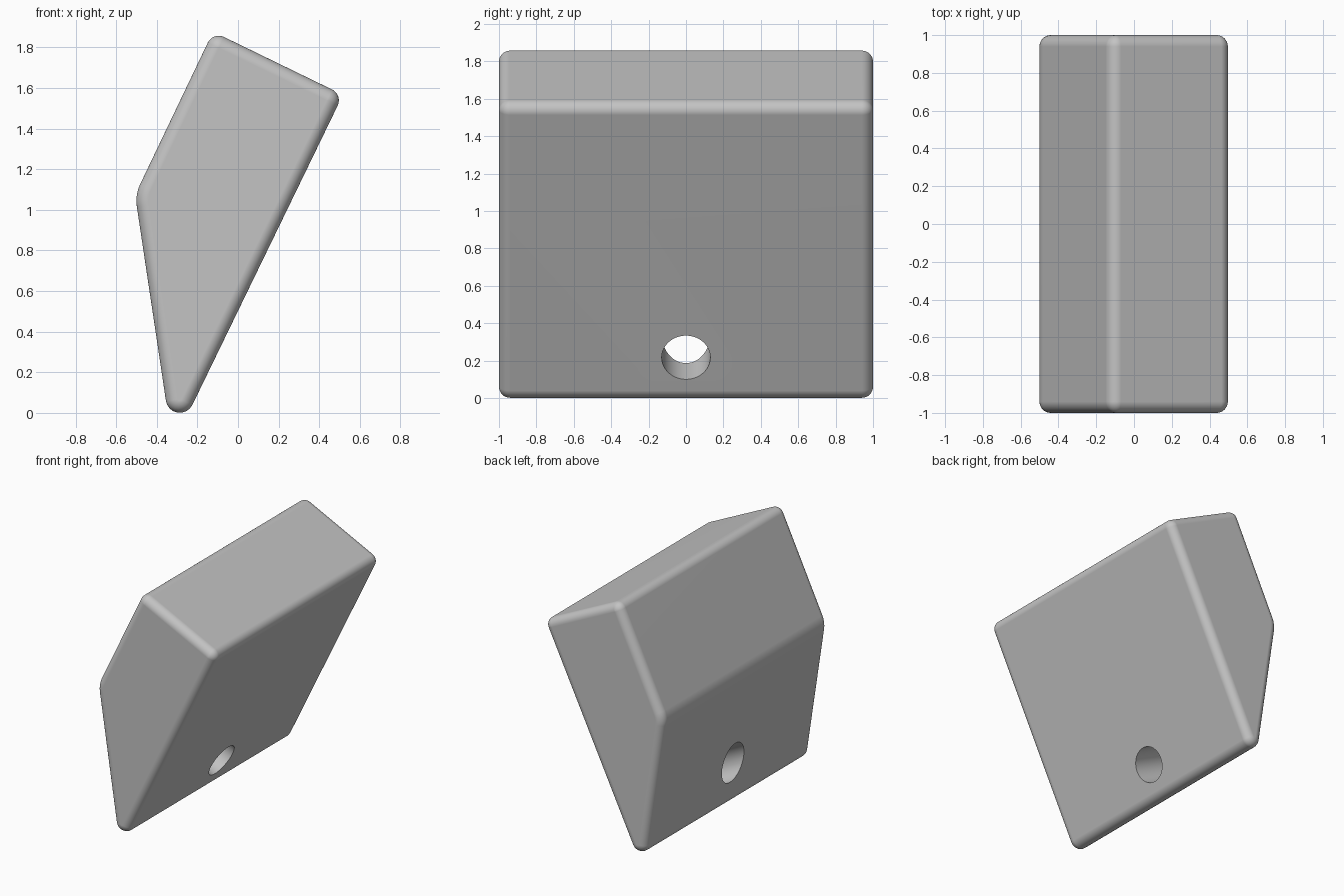
import bpy, bmesh, math
from mathutils import Vector

cube = bpy.data.objects.get("Cube")
if cube:
    bpy.data.objects.remove(cube, do_unlink=True)

# Sharp side profile (x, z), counterclockwise, with a rounding radius per corner
CORNERS = [((-0.322, -0.161), 0.069), ((0.517, 1.567), 0.06),
           ((-0.123, 1.878), 0.06), ((-0.507, 1.074), 0.19)]
EDGE = 0.06      # rounding of the end edges
HALF = 1.0       # half length along y
STEPS = 8


def edge_normal(a, b):
    d = (b - a).normalized()
    return Vector((d.y, -d.x))


def profile(shrink):
    """Rounded profile pulled inward by the given distance."""
    pts = [Vector(c) for c, _ in CORNERS]
    out = []
    for i, (_, radius) in enumerate(CORNERS):
        p = pts[i]
        n1 = edge_normal(pts[i - 1], p)
        n2 = edge_normal(p, pts[(i + 1) % len(pts)])
        centre = p - (n1 + n2) * radius / (1 + n1.dot(n2))
        start = math.atan2(n1.y, n1.x)
        turn = n1.angle(n2)
        for s in range(STEPS + 1):
            a = start + turn * s / STEPS
            out.append(centre + Vector((math.cos(a), math.sin(a))) * (radius - shrink))
    return out


# Body: rounded rings lofted from front end to back end
bm = bmesh.new()
rings = []
for side in (-1, 1):
    for s in range(STEPS + 1):
        t = s / STEPS if side > 0 else 1 - s / STEPS
        phi = t * math.pi / 2
        y = side * (HALF - EDGE + EDGE * math.sin(phi))
        rings.append([bm.verts.new((p.x, y, p.y))
                      for p in profile(EDGE * (1 - math.cos(phi)))])
for r1, r2 in zip(rings, rings[1:]):
    for i in range(len(r1)):
        bm.faces.new((r1[i - 1], r1[i], r2[i], r2[i - 1]))
bm.faces.new(rings[0])
bm.faces.new(rings[-1])
bmesh.ops.remove_doubles(bm, verts=bm.verts, dist=0.0002)
bmesh.ops.recalc_face_normals(bm, faces=bm.faces)
mesh = bpy.data.meshes.new("wedge_body")
bm.to_mesh(mesh)
bm.free()
body = bpy.data.objects.new("wedge_body", mesh)
bpy.context.collection.objects.link(body)

# Material
grey = bpy.data.materials.new("plain_grey")
grey.use_nodes = True
colour = (0.55, 0.55, 0.55, 1)
grey.diffuse_color = colour
for node in grey.node_tree.nodes:
    if node.type == 'BSDF_PRINCIPLED':
        node.inputs["Base Color"].default_value = colour
mesh.materials.append(grey)

# Round hole, square to the long sloping face
n = edge_normal(Vector(CORNERS[0][0]), Vector(CORNERS[1][0]))
bpy.ops.mesh.primitive_cylinder_add(vertices=48, radius=0.13, depth=1.6,
                                    location=(-0.139, 0, 0.217))
cutter = bpy.context.object
cutter.name = "hole_cutter"
cutter.rotation_mode = 'QUATERNION'
cutter.rotation_quaternion = Vector((n.x, 0, n.y)).to_track_quat('Z', 'Y')
cutter.hide_render = True
cutter.data.materials.append(grey)
bpy.context.view_layer.update()

bpy.ops.object.select_all(action='DESELECT')
body.select_set(True)
bpy.context.view_layer.objects.active = body
hole = body.modifiers.new("hole", 'BOOLEAN')
hole.operation = 'DIFFERENCE'
hole.solver = 'EXACT'
hole.object = cutter
bpy.ops.object.modifier_apply(modifier=hole.name)
bpy.data.objects.remove(cutter, do_unlink=True)

# Smooth rounded edges, flat large faces, crisp hole rim
bpy.ops.object.shade_smooth_by_angle(angle=math.radians(30))
weighted = body.modifiers.new("weighted_normals", 'WEIGHTED_NORMAL')
weighted.keep_sharp = True
